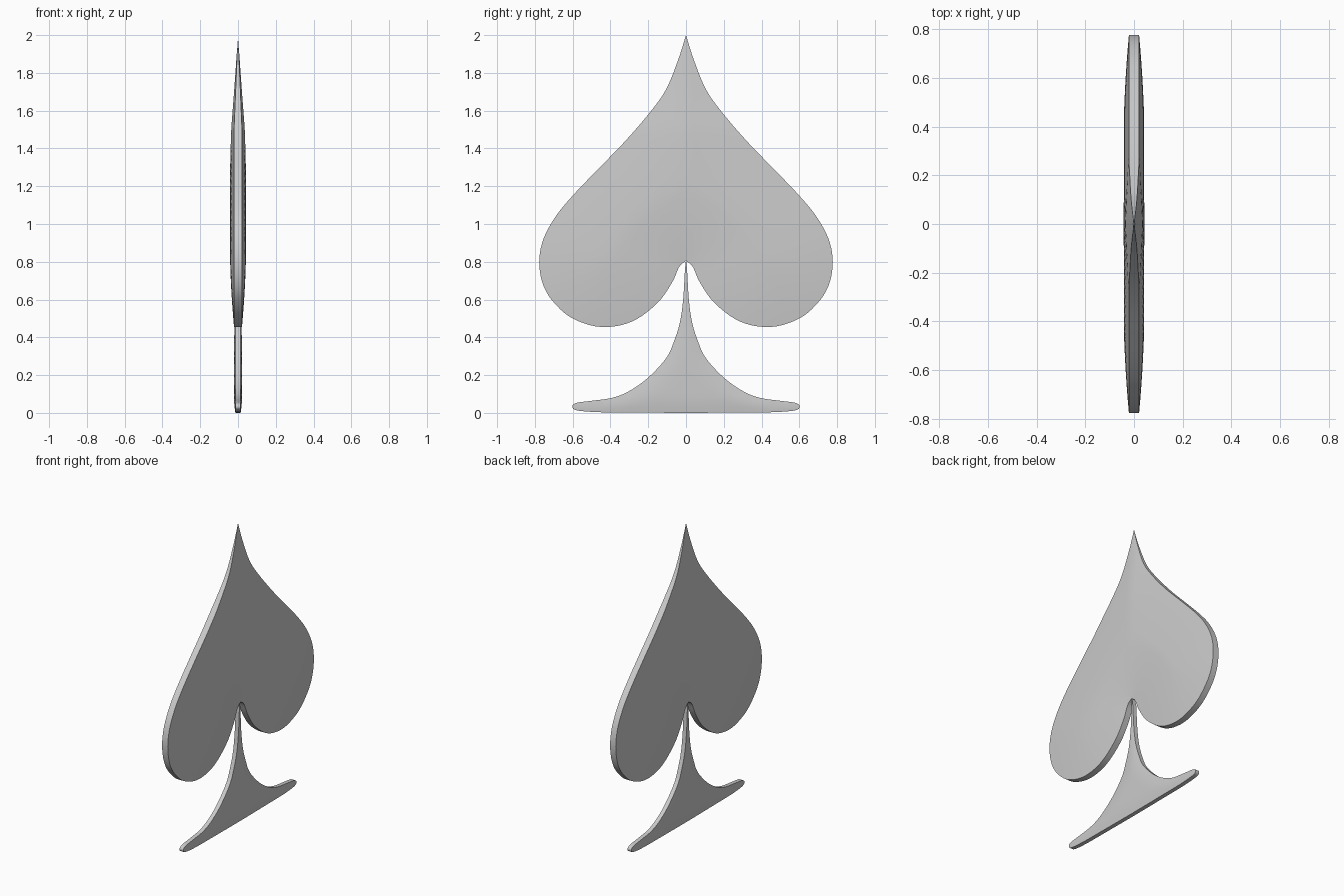
import bpy, bmesh
from mathutils import Vector
from mathutils.geometry import delaunay_2d_cdt, intersect_point_line

if "Cube" in bpy.data.objects:
    bpy.data.objects.remove(bpy.data.objects["Cube"])

# Right half outlines (y, z), running from top centre to bottom centre
HEAD = [(0, 2), (.042, 1.868), (.107, 1.71), (.2, 1.58), (.33, 1.43), (.47, 1.286),
        (.6, 1.15), (.69, 1.04), (.755, .92), (.777, .8), (.757, .68), (.7, .585),
        (.6, .5), (.45, .455), (.29, .482), (.153, .58), (.074, .69), (.035, .775), (0, .805)]
STEM = [(0, .81), (.006, .75), (.015, .6), (.032, .48), (.063, .38), (.105, .29),
        (.2, .187), (.3, .116), (.39, .08), (.5, .064), (.58, .053), (.602, .035),
        (.58, .014), (.47, .004), (.3, .002), (0, 0)]


def smooth_outline(half, steps=5):
    """Catmull-Rom curve through the half profile, then mirrored in y."""
    p = [Vector(q) for q in half]
    p = [p[0] * 2 - p[1]] + p + [p[-1] * 2 - p[-2]]
    out = []
    for a, b, c, d in zip(p, p[1:], p[2:], p[3:]):
        for i in range(steps):
            t = i / steps
            out.append(.5 * (2 * b + (c - a) * t + (2 * a - 5 * b + 4 * c - d) * t * t
                             + (3 * b - a - 3 * c + d) * t ** 3))
    out.append(p[-2])
    return out + [Vector((-q.x, q.y)) for q in reversed(out[1:-1])]


def pillow(name, half, step, rim, bulge, reach):
    """Plate with a flat rim whose two faces swell away from the outline."""
    outline = smooth_outline(half)
    n = len(outline)

    def depth(q):
        best = 9
        for i in range(n):
            a, b = outline[i - 1], outline[i]
            r, t = intersect_point_line(q, a, b)
            r = a.lerp(b, min(1, max(0, t)))
            best = min(best, (q - r).length)
        return best

    # Fill the outline with an even triangle mesh
    pts = list(outline)
    for j in range(int(2 / step) + 1):
        for i in range(-int(.8 / step), int(.8 / step) + 1):
            q = Vector((i * step, j * step))
            if depth(q) > step * .4:
                pts.append(q)
    verts, _, faces, *_ = delaunay_2d_cdt(pts, [], [list(range(n))], 1, 1e-5)

    bm = bmesh.new()
    pair = {}
    for k in {k for f in faces for k in f}:
        q = verts[k]
        d = min(1, depth(q) / reach)
        x = rim(q.y) + bulge * (1 - (1 - d) ** 2)
        pair[k] = [bm.verts.new((s * x, q.x, q.y)) for s in (1, -1)]
    count = {}
    for f in faces:
        for side in (0, 1):
            bm.faces.new([pair[k][side] for k in f])
        for a, b in zip(f, f[1:] + f[:1]):
            e = (min(a, b), max(a, b))
            count[e] = count.get(e, 0) + 1
    # Rim band
    for (a, b), c in count.items():
        if c == 1:
            bm.faces.new((pair[a][0], pair[b][0], pair[b][1], pair[a][1]))
    bmesh.ops.recalc_face_normals(bm, faces=bm.faces)
    me = bpy.data.meshes.new(name)
    bm.to_mesh(me)
    bm.free()
    ob = bpy.data.objects.new(name, me)
    bpy.context.collection.objects.link(ob)
    bpy.ops.object.select_all(action='DESELECT')
    ob.select_set(True)
    bpy.context.view_layer.objects.active = ob
    bpy.ops.object.shade_smooth_by_angle()


# Spade head, rim thinning to a point at the tip
pillow("spade_head", HEAD, .04, lambda z: max(.001, .021 * min(1, (2 - z) / .5)), .023, .5)
# Flared stem and foot
pillow("spade_stem", STEM, .03, lambda z: .014, .008, .1)
